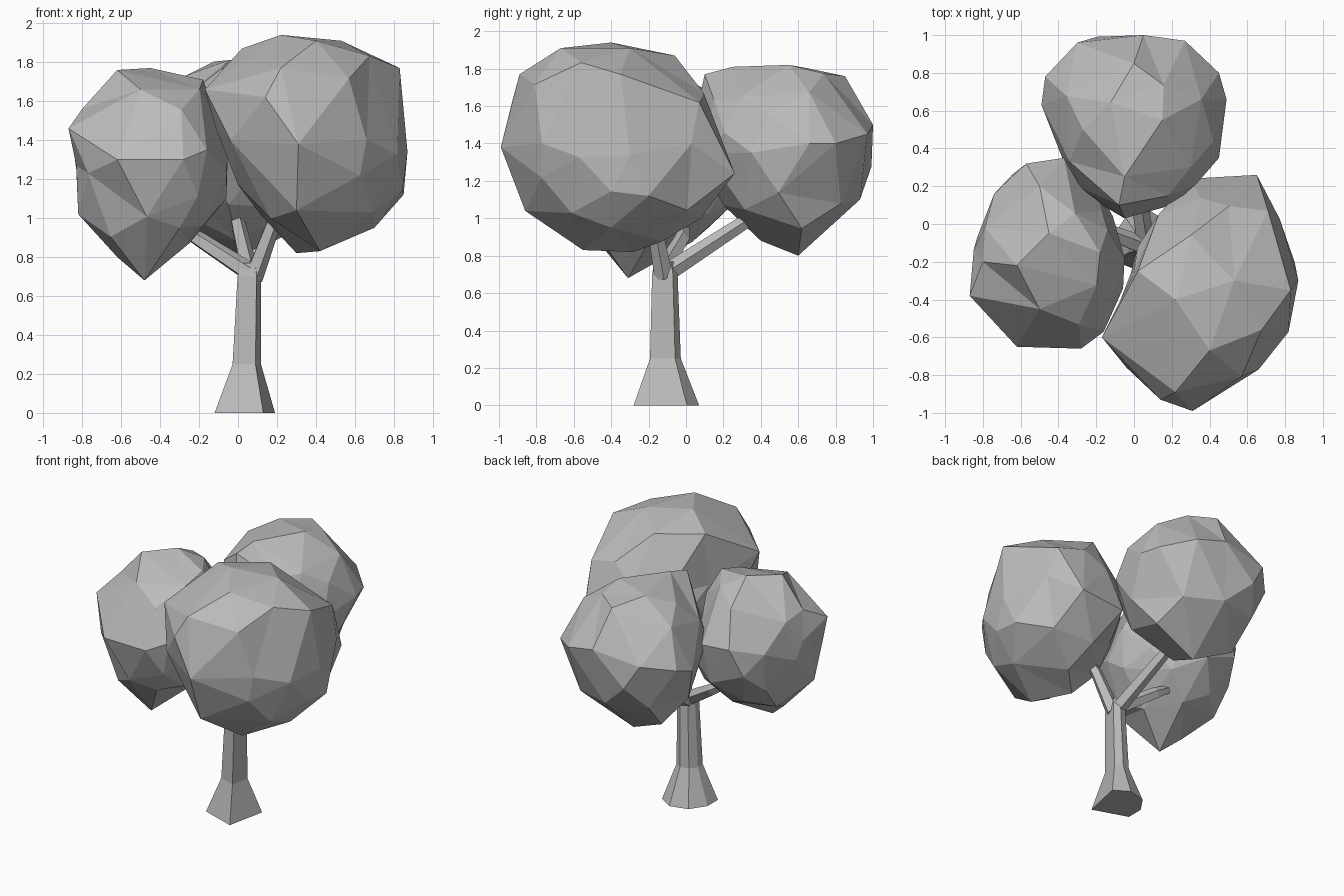
import bpy, bmesh, math
from mathutils import Vector

grey = bpy.data.materials.new("plain grey")
grey.diffuse_color = (0.5, 0.5, 0.5, 1)


def finish(name, bm):
    bmesh.ops.recalc_face_normals(bm, faces=bm.faces)
    mesh = bpy.data.meshes.new(name)
    bm.to_mesh(mesh)
    bm.free()
    mesh.materials.append(grey)
    bpy.context.collection.objects.link(bpy.data.objects.new(name, mesh))


def limb(name, section, rings, upright=False):
    """Faceted tube: the cross-section scaled at each (centre, scale) ring."""
    bm = bmesh.new()
    axis = Vector(rings[-1][0]) - Vector(rings[0][0])
    rot = Vector((0, 0, 1)).rotation_difference(Vector((0, 0, 1)) if upright else axis)
    loops = [[bm.verts.new(Vector(c) + rot @ Vector((x * s, y * s, 0))) for x, y in section]
             for c, s in rings]
    n = len(section)
    for a, b in zip(loops, loops[1:]):
        for i in range(n):
            j = (i + 1) % n
            bm.faces.new((a[i], a[j], b[j], b[i]))
    bm.faces.new(loops[0][::-1])
    bm.faces.new(loops[-1])
    finish(name, bm)


def foliage(name, centre, landmarks, count=48):
    """Faceted clump: directions are joined on a sphere, then pushed out to the landmark radii."""
    c = Vector(centre)
    marks = [Vector(p) - c for p in landmarks]
    bm = bmesh.new()
    points = [(m.normalized(), m.length) for m in marks]
    for i in range(count):
        z = 1 - (2 * i + 1) / count
        a = i * math.pi * (3 - math.sqrt(5))
        s = math.sqrt(1 - z * z)
        d = Vector((s * math.cos(a), s * math.sin(a), z))
        if max(d.dot(m.normalized()) for m in marks) > 0.94:
            continue
        w = [math.exp(14 * (d.dot(m.normalized()) - 1)) for m in marks]
        points.append((d, sum(k * m.length for k, m in zip(w, marks)) / sum(w) * 0.98))
    radius = {bm.verts.new(d): r for d, r in points}
    bmesh.ops.convex_hull(bm, input=list(bm.verts))
    for v, r in radius.items():
        v.co = c + v.co * r
    finish(name, bm)


# trunk with flared foot
trunk_section = [(-.155, -.09), (.095, -.175), (.155, .11), (.05, .175), (-.08, .14), (-.155, .03)]
limb("trunk", trunk_section, [((0.035, -0.105, 0), 1), ((0.045, -0.11, 0.25), 0.47),
                              ((0.058, -0.113, 0.7), 0.39), ((0.06, -0.115, 0.77), 0.3)], True)

# three branches reaching into the clumps
ring = [(math.cos(i * math.tau / 5), math.sin(i * math.tau / 5)) for i in range(5)]
limb("right_branch", ring, [((0.075, -0.12, 0.69), 0.052), ((0.18, -0.17, 0.97), 0.04),
                            ((0.28, -0.25, 1.2), 0.025)])
limb("left_branch", ring, [((0.06, -0.12, 0.72), 0.052), ((-0.2, -0.02, 0.89), 0.041),
                           ((-0.38, 0.0, 1.0), 0.022)])
limb("back_branch", ring, [((0.06, -0.1, 0.71), 0.052), ((0.0, 0.3, 0.97), 0.04),
                           ((-0.02, 0.5, 1.1), 0.025)])

# three leaf clumps
foliage("right_foliage", (0.36, -0.36, 1.38), [
    (0.22, -0.4, 1.94), (0.53, -0.3, 1.91), (0.83, -0.35, 1.77), (0.87, -0.3, 1.34),
    (0.85, -0.2, 1.12), (0.70, -0.4, 0.95), (0.42, -0.55, 0.83), (0.30, -0.28, 0.82),
    (0.0, -0.48, 1.17), (-0.17, -0.6, 1.66), (0.02, -0.25, 1.87), (0.31, -0.99, 1.38),
    (0.14, -0.93, 1.62), (0.3, -0.86, 1.04), (0.65, 0.26, 1.24), (0.30, 0.24, 1.22),
    (0.13, 0.05, 1.5), (0.66, -0.77, 1.4), (0.3, -0.06, 1.87), (0.4, -0.67, 1.91),
    (0.1, -0.13, 1.2), (0.42, 0.08, 1.0), (-0.04, -0.76, 1.4), (-0.11, -0.5, 1.45),
    (0.0, -0.26, 1.5), (0.77, 0.03, 1.4), (0.35, 0.14, 1.55), (0.71, 0.07, 1.62),
    (0.22, -0.89, 1.77), (0.17, -0.42, 1.0)])
foliage("left_foliage", (-0.47, -0.15, 1.27), [
    (-0.62, -0.22, 1.76), (-0.45, -0.05, 1.77), (-0.18, -0.15, 1.71), (-0.87, -0.38, 1.46),
    (-0.83, -0.07, 1.25), (-0.82, -0.3, 1.02), (-0.48, -0.31, 0.68), (-0.25, -0.2, 0.87),
    (-0.06, -0.18, 1.1), (-0.57, 0.32, 1.4), (-0.37, 0.35, 1.4), (-0.62, -0.65, 1.3),
    (-0.28, -0.66, 1.3), (-0.16, -0.57, 1.35), (-0.05, -0.18, 1.4), (-0.17, 0.07, 1.4),
    (-0.55, 0.12, 0.95), (-0.5, -0.45, 1.66), (-0.5, 0.2, 1.64), (-0.74, 0.16, 1.35),
    (-0.62, -0.25, 0.8), (-0.8, -0.2, 1.56), (-0.3, -0.5, 0.95), (-0.83, -0.24, 1.27),
    (-0.77, -0.47, 1.23)])
foliage("back_foliage", (0, 0.53, 1.35), [
    (-0.08, 0.1, 1.77), (0.15, 0.55, 1.82), (-0.27, 0.5, 1.73), (0, 0.85, 1.76),
    (-0.3, 0.96, 1.45), (0.05, 1.0, 1.5), (0.27, 0.97, 1.45), (0.45, 0.8, 1.4),
    (0.49, 0.66, 1.4), (0.45, 0.35, 1.35), (0.2, 0.1, 1.35), (-0.05, 0.03, 1.45),
    (-0.38, 0.35, 1.35), (-0.49, 0.63, 1.35), (-0.47, 0.78, 1.4), (0, 0.93, 1.1),
    (0, 0.6, 0.8), (0, 0.4, 0.88), (-0.05, 0.2, 1.07), (-0.05, 0.25, 1.81), (0.3, 0.3, 1.65)])
